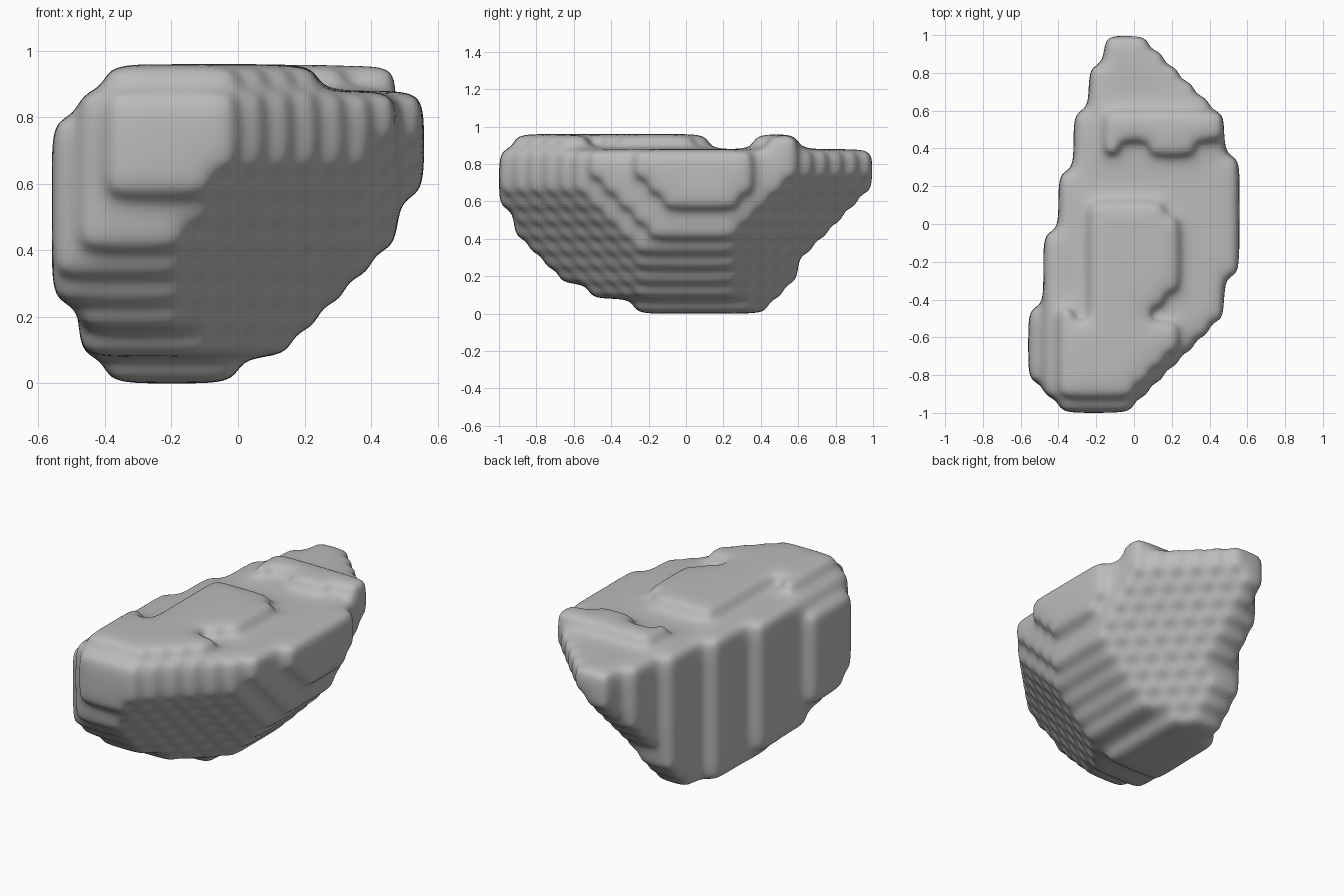
import bpy, bmesh
from itertools import product

cube = bpy.data.objects.get("Cube")
if cube:
    bpy.data.objects.remove(cube, do_unlink=True)

CELL = 0.08
NX, NY, NZ = 14, 25, 12

# Sloping sides of the boulder: a*x + b*y + c*z < d
PLANES = [
    (-1, 0.23, 0, 0.425),      # long upright left wall
    (-2, 1, 0, 1.24),
    (-1, -1, 0, 1.36),         # front left corner
    (1, -1, 0, 0.96),          # front right corner
    (3, -1, 0, 1.84),
    (1, 1, 0, 1.04),           # back right corner
    (3, 1, 0, 1.92),
    (1, 0, -1, 0.04),          # right underside
    (1, 0, -2, -0.06),
    (2, 0, -1, 0.5),
    (0, 1, -0.84, 0.395),      # back underside
    (0, -1, -1, 0.48),         # front underside
    (0, -2, -1, 1.36),
    (0, -0.4, -1, 0.085),
    (-1, 0, -0.63, 0.38),      # left underside
    (1, -1, -1, 0.28),         # lower front right
    (3, -1, -1, 1.08),
    (1, 1, -1, 0.29),          # lower back right
    (3, 1, -1, 1.24),
]


def on_plateau(x, y):
    """Broad raised area on the front part of the top."""
    return (-0.92 < y < 0.12 and -0.4 < x < 0.26
            and x - y < (0.88 if y < -0.5 else 0.6) and x + 0.35 * y < 0.22
            and (x > -0.24 or x + y < -0.8))


def on_hump(x, y):
    """Small hump near the back, with a notched front edge."""
    return -0.16 < x < 0.44 and 0.44 - 0.4 * abs(abs(x - 0.2) - 0.18) < y < 0.64


def top_layers(x, y):
    if x < -0.48:
        return 10
    return 12 if on_plateau(x, y) or on_hump(x, y) else 11


def solid(i, j, k):
    if not (0 <= i < NX and 0 <= j < NY and 0 <= k < NZ):
        return False
    x, y, z = -0.56 + (i + .5) * CELL, -1 + (j + .5) * CELL, (k + .5) * CELL
    return k < top_layers(x, y) and all(a * x + b * y + c * z < d for a, b, c, d in PLANES)


# Skin the stepped block with quads
bm = bmesh.new()
verts = {}


def corner(p):
    if p not in verts:
        verts[p] = bm.verts.new((-0.56 + p[0] * CELL, -1 + p[1] * CELL, p[2] * CELL))
    return verts[p]


for cell in product(range(NX), range(NY), range(NZ)):
    if not solid(*cell):
        continue
    for axis, side in product(range(3), (0, 1)):
        near = list(cell)
        near[axis] += 2 * side - 1
        if solid(*near):
            continue
        u, v = (axis + 1) % 3, (axis + 2) % 3
        ring = []
        for du, dv in ((0, 0), (1, 0), (1, 1), (0, 1)):
            p = list(cell)
            p[axis] += side
            p[u] += du
            p[v] += dv
            ring.append(corner(tuple(p)))
        bm.faces.new(ring if side else ring[::-1])

mesh = bpy.data.meshes.new("boulder")
bm.to_mesh(mesh)
bm.free()
boulder = bpy.data.objects.new("boulder", mesh)
bpy.context.collection.objects.link(boulder)

# Wear the steps down into soft terraces
wear = boulder.modifiers.new("wear", 'SMOOTH')
wear.factor, wear.iterations = 0.5, 3
soften = boulder.modifiers.new("soften", 'SUBSURF')
soften.levels = soften.render_levels = 2
mesh.shade_smooth()

# Plain stone
stone = bpy.data.materials.new("grey_stone")
stone.use_nodes = True
colour = (0.5, 0.5, 0.5, 1)
stone.diffuse_color = colour
stone.node_tree.nodes["Principled BSDF"].inputs["Base Color"].default_value = colour
mesh.materials.append(stone)
